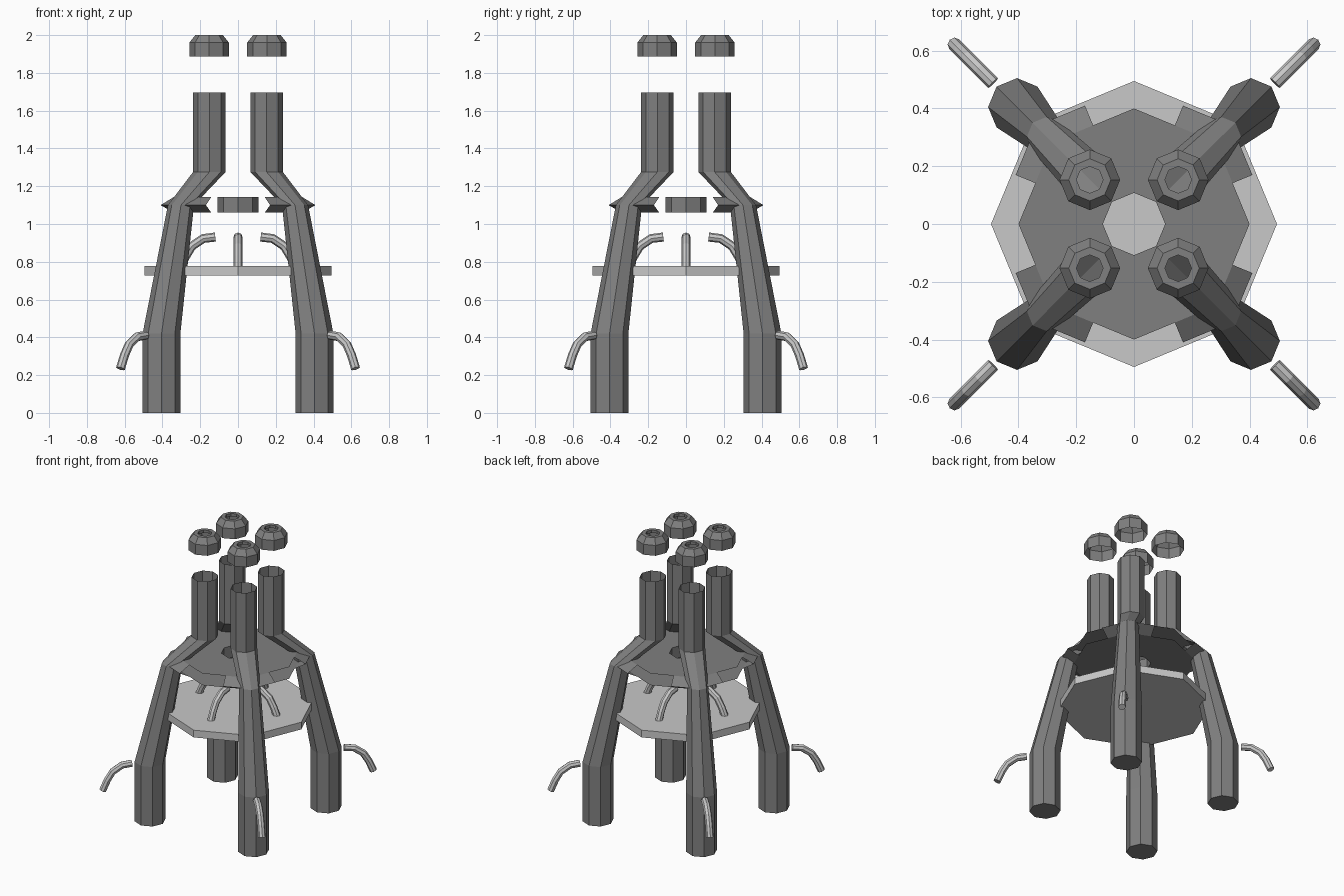
import bpy, bmesh, math
from mathutils import Vector, Matrix

if "Cube" in bpy.data.objects:
    bpy.data.objects.remove(bpy.data.objects["Cube"])


def material(name, v):
    m = bpy.data.materials.new(name)
    m.diffuse_color = (v, v, v, 1)
    m.use_nodes = True
    m.node_tree.nodes["Principled BSDF"].inputs["Base Color"].default_value = m.diffuse_color
    return m


DARK = material("dark grey", 0.215)
LIGHT = material("light grey", 0.58)


def finish(name, bm, mat):
    bmesh.ops.recalc_face_normals(bm, faces=bm.faces)
    me = bpy.data.meshes.new(name)
    bm.to_mesh(me)
    bm.free()
    me.materials.append(mat)
    ob = bpy.data.objects.new(name, me)
    bpy.context.collection.objects.link(ob)
    return ob


def octagon(c, r, u=Vector((1, 0, 0)), v=Vector((0, 1, 0))):
    """Eight points around c in the plane of u and v."""
    return [Vector(c) + r * (math.cos(a) * u + math.sin(a) * v)
            for a in (i * math.pi / 4 for i in range(8))]


def loft(name, rings, mat, cap_start=False, cap_end=False):
    """Skin a row of rings, with optional end caps."""
    bm = bmesh.new()
    vs = [[bm.verts.new(p) for p in ring] for ring in rings]
    for a, b in zip(vs, vs[1:]):
        for i in range(len(a)):
            j = (i + 1) % len(a)
            bm.faces.new((a[i], a[j], b[j], b[i]))
    if cap_start:
        bm.faces.new(vs[0])
    if cap_end:
        bm.faces.new(vs[-1])
    return finish(name, bm, mat)


def hook(name, angle, dr, dz):
    """Bent octagonal rod, swept outward and down in a radial plane."""
    path = [(.69, .411), (.755, .403), (.815, .362), (.85, .305), (.88, .235)]
    pts = [Vector((x + dr, 0, z + dz)) for x, z in path]
    rot = Matrix.Rotation(angle, 3, 'Z')
    rings = []
    for i, p in enumerate(pts):
        t = (pts[min(i + 1, 4)] - pts[max(i - 1, 0)]).normalized()
        side = Vector((0, 1, 0))
        rings.append([rot @ q for q in octagon(p, .024, t.cross(side), side)])
    loft(name, rings, LIGHT, True, True)


# Bent legs with open chimneys, and the hollow caps floating above them
LEG = [(.405, 0, .1), (.405, .42, .1), (.302, 1.1, .069), (.152, 1.275, .086), (.152, 1.695, .086)]
CAP = [(.105, 1.887), (.105, 1.96), (.073, 2.0), (.046, 2.0), (.046, 1.98)]
for n, (sx, sy) in enumerate([(1, -1), (1, 1), (-1, 1), (-1, -1)], 1):
    loft(f"leg_{n}", [octagon((sx * d, sy * d, z), r) for d, z, r in LEG], DARK, True)
    loft(f"chimney_cap_{n}", [octagon((sx * .153, sy * .153, z), r) for r, z in CAP], DARK)

# Rods on the outside of the legs and standing on the lower deck
for n in range(4):
    hook(f"outer_rod_{n + 1}", math.radians(45 + 90 * n), 0, 0)
    hook(f"deck_rod_{n + 1}", math.radians(90 * n), -.57, .52)

# Lower deck
loft("lower_deck", [octagon((0, 0, z), .495) for z in (.727, .778)], LIGHT, True, True)

# Upper deck: hollow ring whose pointed rim only wraps the corners at the legs
HUB = [(.4, 1.06), (.108, 1.06), (.108, 1.142), (.4, 1.142), (.48, 1.1), (.4, 1.06)]
bm = bmesh.new()
rows = []
for r, z in HUB[:-1]:
    row = []
    for i in range(16):
        a, rr = i * math.pi / 8, r * (math.cos(math.pi / 8) if i % 2 else 1)
        row.append(bm.verts.new((rr * math.cos(a), rr * math.sin(a), z)))
    rows.append(row)
rows.append(rows[0])
for k in range(5):
    for i in range(16):
        if k < 3 or i % 4 in (1, 2):
            j = (i + 1) % 16
            bm.faces.new((rows[k][i], rows[k][j], rows[k + 1][j], rows[k + 1][i]))
finish("upper_deck", bm, DARK)
